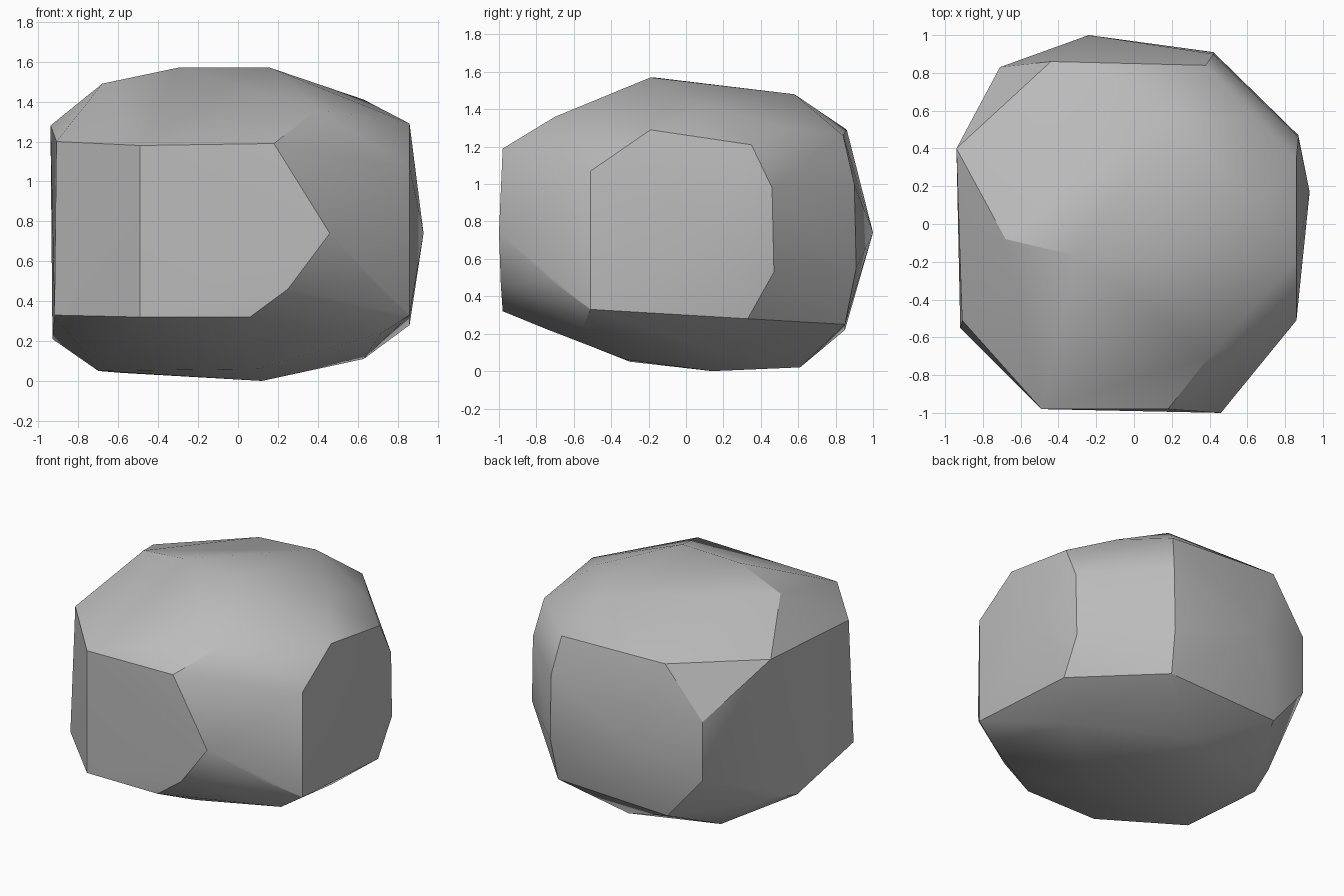
import bpy
import bmesh
import math

# Remove the default object
cube = bpy.data.objects.get("Cube")
if cube:
    bpy.data.objects.remove(cube, do_unlink=True)

# Corner points of the chipped boulder, grouped by the facet they bound
front_facet = [(-.49, -.98, 1.18), (.18, -.98, 1.19), (.46, -1, .74),
               (.25, -.99, .46), (.06, -.98, .32), (-.49, -.98, .32)]
front_right_chip = [(.4, -.7, 1.36), (.68, -.73, .49), (.2, -.76, .23), (.72, -.55, .24)]
right_facet = [(.86, -.51, 1.07), (.86, -.19, 1.29), (.86, .35, 1.21), (.87, .46, .98),
               (.93, .17, .74), (.87, .47, .53), (.86, .33, .28), (.86, -.51, .33)]
left_facet = [(-.91, -.51, 1.2), (-.94, .4, 1.28), (-.92, -.55, .33),
              (-.93, .09, .21), (-.85, .32, .24)]
back_facet = [(-.44, .86, 1.29), (.38, .84, 1.26), (.42, .9, 1), (.42, .91, .55),
              (.4, .85, .25), (-.45, .85, .22), (-.24, 1, .74),
              (-.71, .83, .94), (-.71, .83, .53)]
crown = [(-.3, -.17, 1.57), (.16, -.19, 1.57), (-.68, -.08, 1.49),
         (.63, .1, 1.41), (.6, .54, 1.3), (.2, .58, 1.48)]
underside = [(.12, .14, 0), (.02, .61, .02), (.63, .14, .11), (.1, -.32, .06),
             (-.7, -.3, .05), (-.58, .44, .04)]


def make_material(name, colour):
    """Plain single-colour material for viewport and render."""
    mat = bpy.data.materials.new(name)
    mat.use_nodes = True
    mat.diffuse_color = colour
    shader = mat.node_tree.nodes["Principled BSDF"]
    shader.inputs["Base Color"].default_value = colour
    shader.inputs["Roughness"].default_value = 0.9
    return mat


def make_hull(name, points, material):
    """Wrap a convex skin around the points and merge nearly flat triangles."""
    bm = bmesh.new()
    for point in points:
        bm.verts.new(point)
    bmesh.ops.convex_hull(bm, input=bm.verts[:])
    loose = [v for v in bm.verts if not v.link_faces]
    bmesh.ops.delete(bm, geom=loose, context="VERTS")
    bmesh.ops.dissolve_limit(bm, angle_limit=math.radians(2),
                             verts=bm.verts[:], edges=bm.edges[:])
    bmesh.ops.recalc_face_normals(bm, faces=bm.faces[:])
    mesh = bpy.data.meshes.new(name)
    bm.to_mesh(mesh)
    bm.free()
    mesh.materials.append(material)
    obj = bpy.data.objects.new(name, mesh)
    bpy.context.collection.objects.link(obj)
    return obj


# Boulder body, soft across shallow facets and crisp at the strong chips
stone = make_material("stone_grey", (0.5, 0.5, 0.5, 1))
boulder = make_hull("boulder", front_facet + front_right_chip + right_facet + left_facet
                    + back_facet + crown + underside, stone)
bpy.ops.object.select_all(action="DESELECT")
boulder.select_set(True)
bpy.context.view_layer.objects.active = boulder
bpy.ops.object.shade_smooth_by_angle(angle=math.radians(30))
